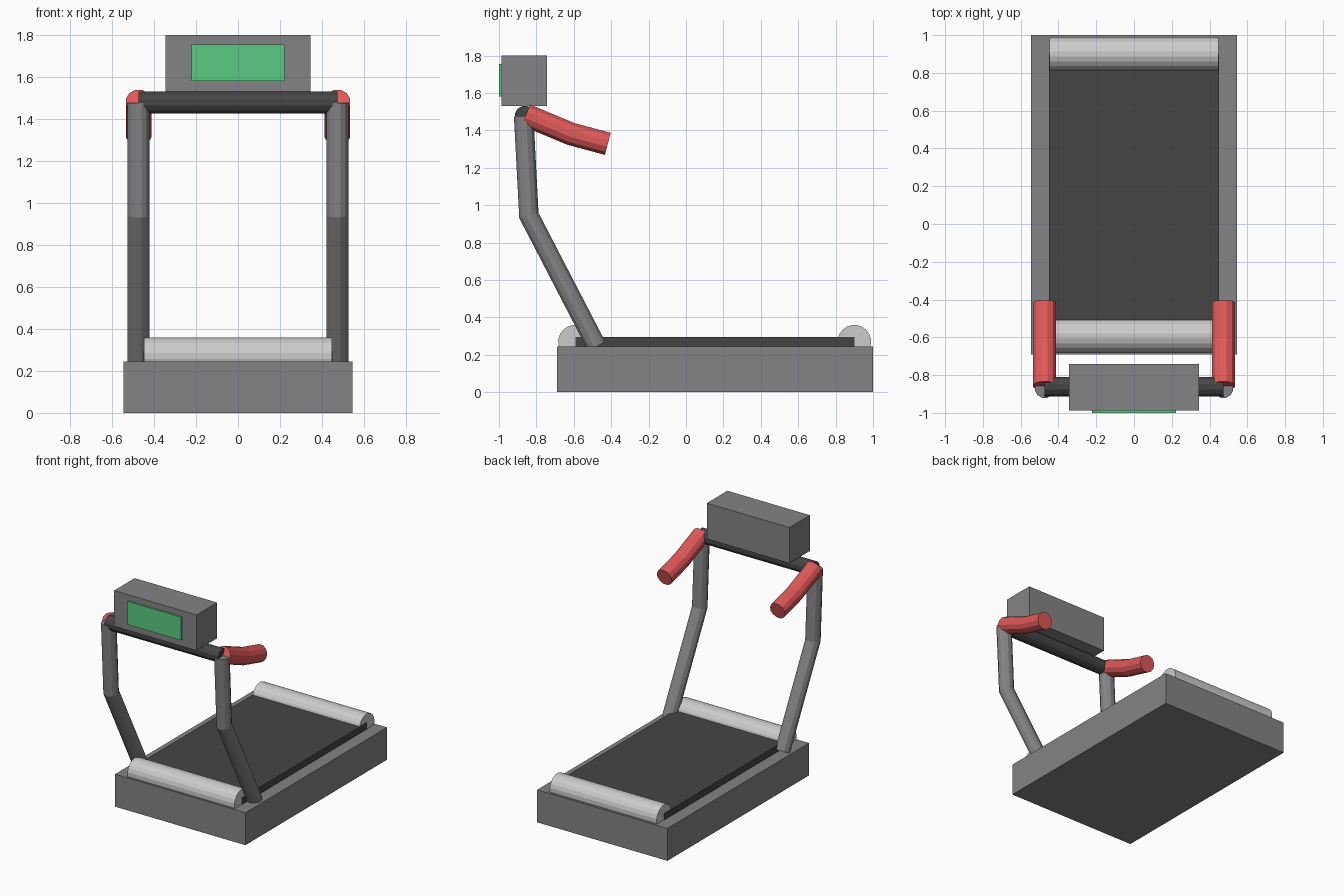
import bpy, bmesh, math
from mathutils import Vector

if "Cube" in bpy.data.objects:
    bpy.data.objects.remove(bpy.data.objects["Cube"])


def paint(name, rgb):
    m = bpy.data.materials.new(name)
    m.diffuse_color = (*rgb, 1)
    m.use_nodes = True
    m.node_tree.nodes["Principled BSDF"].inputs["Base Color"].default_value = m.diffuse_color
    return m


GREY = paint("frame_grey", (0.23, 0.23, 0.24))
DARK = paint("dark_rubber", (0.06, 0.06, 0.06))
SILVER = paint("silver", (0.7, 0.71, 0.72))
RED = paint("grip_red", (0.75, 0.1, 0.1))
GREEN = paint("screen_green", (0.1, 0.6, 0.22))


def finish(name, bm, mat):
    bmesh.ops.recalc_face_normals(bm, faces=bm.faces)
    me = bpy.data.meshes.new(name)
    bm.to_mesh(me)
    bm.free()
    me.materials.append(mat)
    ob = bpy.data.objects.new(name, me)
    bpy.context.collection.objects.link(ob)
    return ob


def box(name, x, y0, y1, z0, z1, mat):
    bm = bmesh.new()
    bmesh.ops.create_cube(bm, size=1)
    for v in bm.verts:
        v.co = (v.co.x * 2 * x, (y0 + y1) / 2 + v.co.y * (y1 - y0),
                (z0 + z1) / 2 + v.co.z * (z1 - z0))
    return finish(name, bm, mat)


def tube(name, path, r, sides, side_axis, mat):
    """Mitred, capped tube along a planar path; side_axis is the plane normal."""
    pts = [Vector(p) for p in path]
    side = Vector(side_axis)
    bm = bmesh.new()
    rings = []
    for i, p in enumerate(pts):
        a = (p - pts[i - 1]).normalized() if i > 0 else None
        b = (pts[i + 1] - p).normalized() if i < len(pts) - 1 else None
        a, b = a or b, b or a
        t = (a + b).normalized()
        up = side.cross(t) / t.dot(a)
        ring = []
        for k in range(sides):
            ang = 2 * math.pi * (k + 0.5) / sides
            ring.append(bm.verts.new(p + r * (math.cos(ang) * side + math.sin(ang) * up)))
        rings.append(ring)
    for lo, hi in zip(rings, rings[1:]):
        for k in range(sides):
            n = (k + 1) % sides
            bm.faces.new((lo[k], lo[n], hi[n], hi[k]))
    bm.faces.new(rings[0])
    bm.faces.new(rings[-1])
    return finish(name, bm, mat)


# Deck and running belt
box("base", 0.545, -0.69, 1.0, 0, 0.245, GREY)
box("belt", 0.45, -0.59, 0.9, 0.2, 0.295, DARK)

# Rollers at both ends of the belt
for name, y in (("front_roller", -0.593), ("rear_roller", 0.9)):
    tube(name, [(-0.447, y, 0.27), (0.447, y, 0.27)], 0.09, 20, (0, 1, 0), SILVER)

# Bent uprights and hand grips, left and right
for label, x in (("left", -0.473), ("right", 0.473)):
    tube(label + "_upright",
         [(x, -0.477, 0.245), (x, -0.84, 0.945), (x, -0.868, 1.478)],
         0.054, 12, (1, 0, 0), GREY)
    tube(label + "_grip",
         [(x, -0.857, 1.482), (x, -0.615, 1.381), (x, -0.418, 1.328)],
         0.063, 12, (1, 0, 0), RED)

# Crossbar, console and screen
tube("crossbar", [(-0.475, -0.862, 1.478), (0.475, -0.862, 1.478)], 0.054, 12, (0, 1, 0), DARK)
box("console", 0.345, -0.987, -0.742, 1.53, 1.8, GREY)
box("screen", 0.222, -1.0, -0.97, 1.58, 1.755, GREEN)
